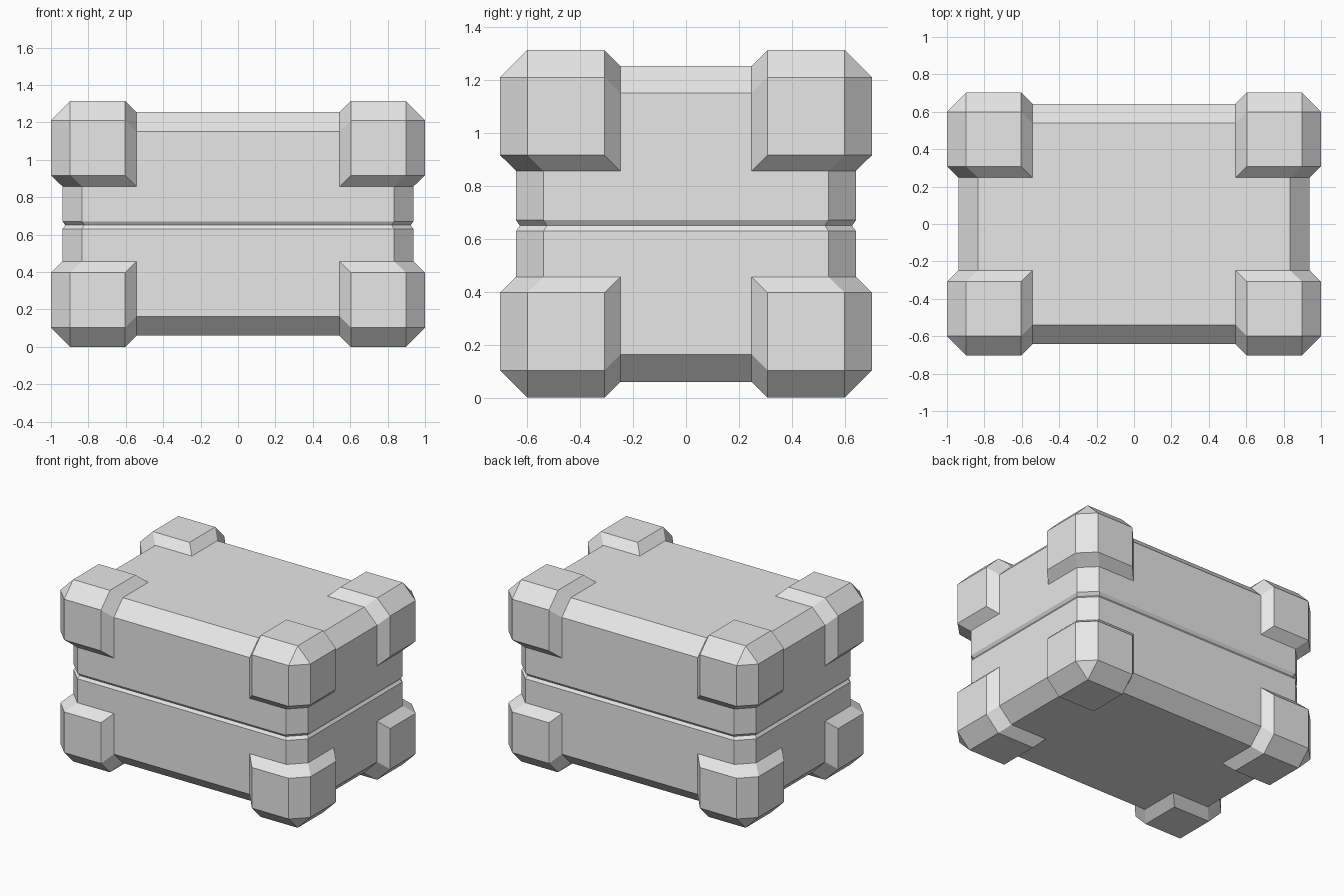
import bpy, bmesh, math
from itertools import product
from mathutils import Vector

cube = bpy.data.objects.get("Cube")
if cube:
    bpy.data.objects.remove(cube, do_unlink=True)

# Single flat colour
grey = bpy.data.materials.new("light_grey")
grey.use_nodes = True
grey.diffuse_color = (0.8, 0.8, 0.8, 1)
grey.node_tree.nodes["Principled BSDF"].inputs["Base Color"].default_value = (0.8, 0.8, 0.8, 1)

MID = Vector((0, 0, 0.657))           # centre of the crate
BODY = Vector((0.938, 0.642, 0.597))  # half sizes of the body
OUTER = Vector((1.0, 0.703, 0.657))   # half sizes over the corner guards
INNER = Vector((0.543, 0.248, 0.2))   # where each guard meets the body
CHAMFER, SLOPE = 0.103, 0.06


def hull(points):
    """Closed convex solid around the points, with flat areas merged."""
    bm = bmesh.new()
    for p in points:
        bm.verts.new(p)
    res = bmesh.ops.convex_hull(bm, input=bm.verts[:])
    loose = {g for g in res["geom_interior"] + res["geom_unused"]
             if isinstance(g, bmesh.types.BMVert)}
    bmesh.ops.delete(bm, geom=list(loose), context='VERTS')
    bmesh.ops.dissolve_limit(bm, angle_limit=math.radians(2),
                             verts=bm.verts[:], edges=bm.edges[:])
    bmesh.ops.recalc_face_normals(bm, faces=bm.faces[:])
    return bm


def finish(bm, name):
    mesh = bpy.data.meshes.new(name)
    bm.to_mesh(mesh)
    bm.free()
    mesh.materials.append(grey)
    obj = bpy.data.objects.new(name, mesh)
    bpy.context.collection.objects.link(obj)
    return obj


def signed(p, signs):
    return MID + Vector([c * s for c, s in zip(p, signs)])


# Body: chamfered box with a shallow V groove where the lid meets the base
points = []
for signs in product((-1, 1), repeat=3):
    for a in range(3):
        p = BODY - Vector((CHAMFER,) * 3)
        p[a] = BODY[a]
        points.append(signed(p, signs))
bm = hull(points)
for z in (0.63, 0.65, 0.671):
    bmesh.ops.bisect_plane(bm, geom=bm.verts[:] + bm.edges[:] + bm.faces[:],
                           plane_co=(0, 0, z), plane_no=(0, 0, 1))
for v in bm.verts:
    if abs(v.co.z - 0.65) < 0.002:
        v.co.x -= math.copysign(0.014, v.co.x)
        v.co.y -= math.copysign(0.014, v.co.y)
finish(bm, "crate_body")

# Corner guards: chamfered blocks whose inner edges slope down to the body
for signs in product((-1, 1), repeat=3):
    points = []
    for a in range(3):
        b, c = (a + 1) % 3, (a + 2) % 3
        # raised pad
        for i, j in product((0, 1), repeat=2):
            p = Vector()
            p[a] = OUTER[a]
            p[b] = (INNER[b] + SLOPE, OUTER[b] - CHAMFER)[i]
            p[c] = (INNER[c] + SLOPE, OUTER[c] - CHAMFER)[j]
            points.append(signed(p, signs))
        # foot of the slope, lying on the body
        for i, j in ((0, 0), (0, 1), (1, 0)):
            p = Vector()
            p[a] = BODY[a]
            p[b] = (INNER[b], BODY[b] - CHAMFER)[i]
            p[c] = (INNER[c], BODY[c] - CHAMFER)[j]
            points.append(signed(p, signs))
    name = "_".join(("top" if signs[2] > 0 else "bottom",
                     "back" if signs[1] > 0 else "front",
                     "left" if signs[0] > 0 else "right", "corner_guard"))
    finish(hull(points), name)
